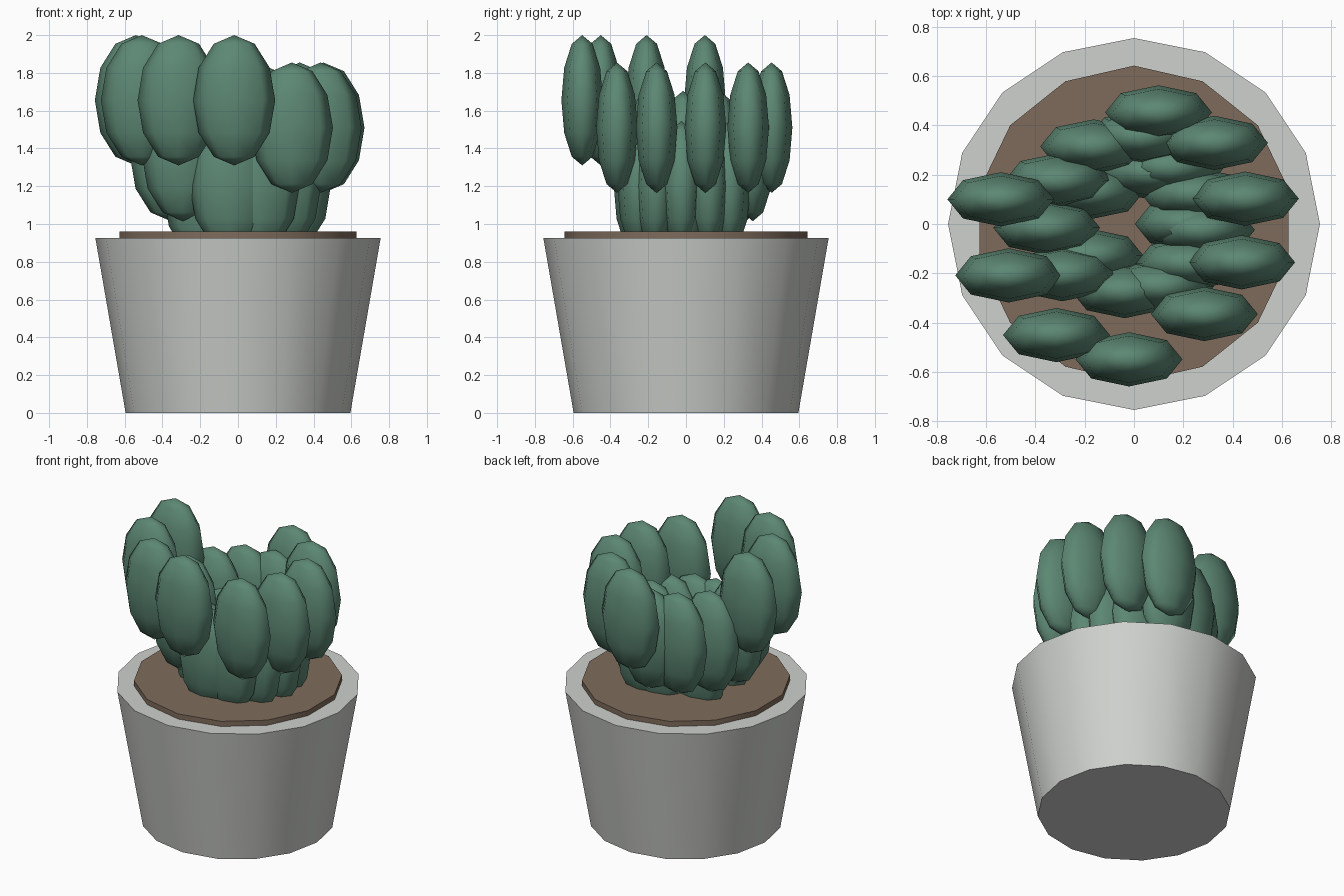
import bpy
from math import radians, cos, sin

cube = bpy.data.objects.get("Cube")
if cube:
    bpy.data.objects.remove(cube, do_unlink=True)


def make_material(name, rgb):
    mat = bpy.data.materials.new(name)
    mat.use_nodes = True
    mat.diffuse_color = (*rgb, 1)
    mat.node_tree.nodes["Principled BSDF"].inputs["Base Color"].default_value = (*rgb, 1)
    return mat


def finish(name, mat, angle):
    obj = bpy.context.object
    obj.name = name
    obj.data.materials.append(mat)
    bpy.ops.object.transform_apply(location=False, rotation=False, scale=True)
    bpy.ops.object.shade_smooth_by_angle(angle=radians(angle))
    return obj


green = make_material("leaf green", (0.107, 0.242, 0.171))
grey = make_material("pot grey", (0.62, 0.64, 0.61))
brown = make_material("soil brown", (0.21, 0.148, 0.105))

# Tapered pot
pot_height = 0.925
bpy.ops.mesh.primitive_cone_add(vertices=16, radius1=0.595, radius2=0.755,
                                depth=pot_height, location=(0, 0, pot_height / 2))
finish("pot", grey, 40)

# Soil disc resting on the pot
bpy.ops.mesh.primitive_cylinder_add(vertices=14, radius=0.643, depth=0.035,
                                    location=(0, 0, pot_height + 0.0175))
finish("soil", brown, 40)

# Flattened leaves in a climbing, widening spiral
# ring: name, height, radius, first angle, angle step, count
rings = [
    ("core", 1.16, 0.22, 0, 72, 4),
    ("inner", 1.2, 0.275, 262, 31, 6),
    ("lower", 1.36, 0.355, 85, 32.5, 5),
    ("middle", 1.51, 0.464, -52, 32.4, 5),
    ("upper", 1.655, 0.55, 169.5, 32.8, 4),
]
for ring, height, radius, start, step, count in rings:
    for i in range(count):
        a = radians(start + step * i)
        bpy.ops.mesh.primitive_uv_sphere_add(
            segments=8, ring_count=6, radius=1,
            location=(radius * cos(a), radius * sin(a), height))
        bpy.context.object.scale = (0.217, 0.11, 0.345)
        finish(f"{ring}_leaf_{i + 1}", green, 180)
